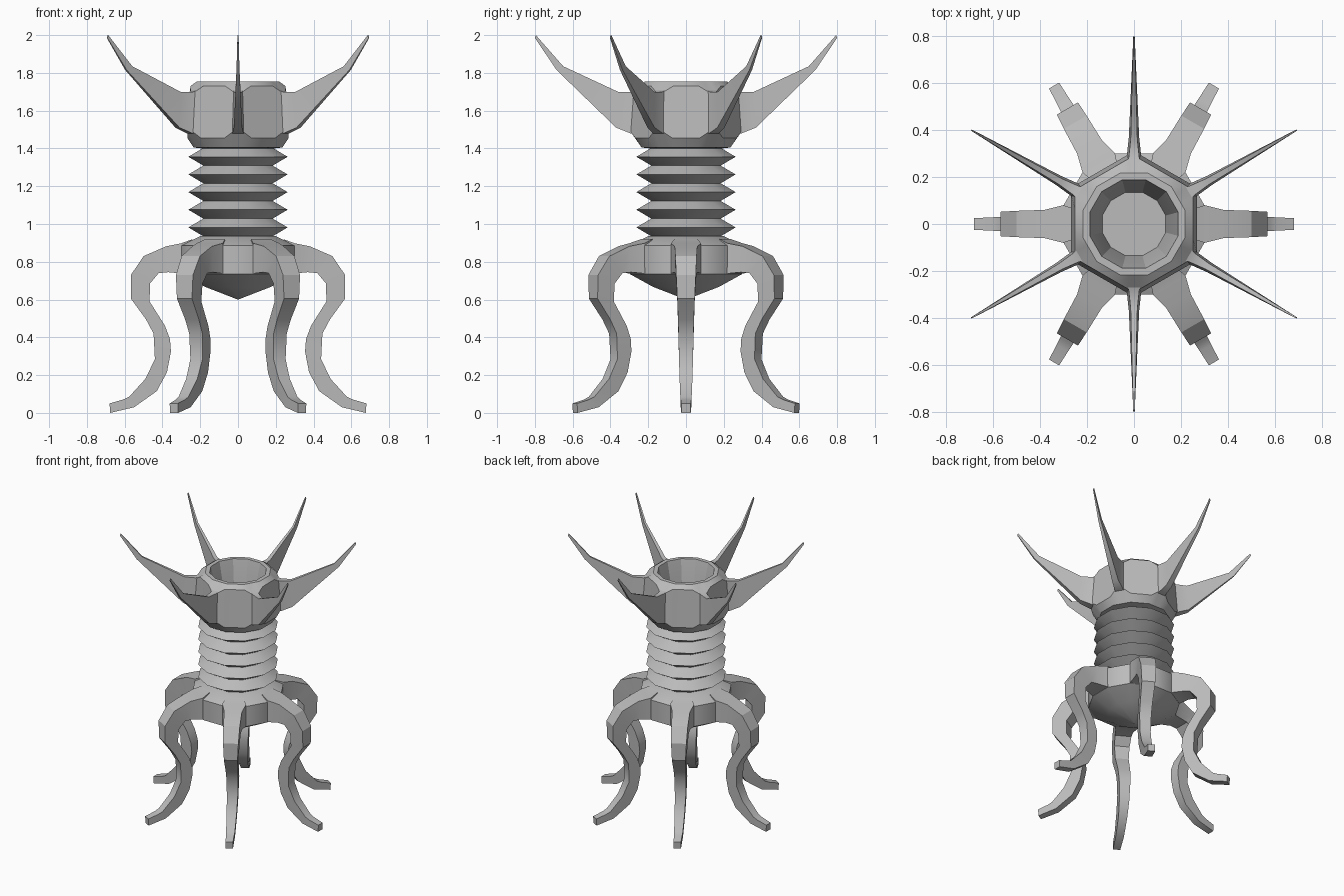
import bpy, bmesh
from math import radians, cos, sin
from mathutils import Matrix, Vector

cube = bpy.data.objects.get("Cube")
if cube:
    bpy.data.objects.remove(cube, do_unlink=True)

grey = bpy.data.materials.new("plain_grey")
grey.use_nodes = True
colour = (0.5, 0.5, 0.5, 1)
grey.diffuse_color = colour
grey.node_tree.nodes["Principled BSDF"].inputs["Base Color"].default_value = colour


def loft(name, rings, angle=0, smooth=None):
    """Skin a list of equal rings, cap both ends, turn about z."""
    bm = bmesh.new()
    loops = [[bm.verts.new(p) for p in ring] for ring in rings]
    n = len(loops[0])
    for low, high in zip(loops, loops[1:]):
        for i in range(n):
            j = (i + 1) % n
            bm.faces.new((low[i], low[j], high[j], high[i]))
    bm.faces.new(loops[0])
    bm.faces.new(loops[-1])
    bmesh.ops.remove_doubles(bm, verts=bm.verts, dist=0.0005)
    bmesh.ops.recalc_face_normals(bm, faces=bm.faces)
    bm.transform(Matrix.Rotation(radians(angle), 4, "Z"))
    mesh = bpy.data.meshes.new(name)
    bm.to_mesh(mesh)
    bm.free()
    mesh.materials.append(grey)
    obj = bpy.data.objects.new(name, mesh)
    bpy.context.collection.objects.link(obj)
    if smooth:
        bpy.ops.object.select_all(action="DESELECT")
        obj.select_set(True)
        bpy.context.view_layer.objects.active = obj
        bpy.ops.object.shade_smooth_by_angle(angle=radians(smooth))
    return obj


def polar(r, a, z):
    return Vector((r * cos(radians(a)), r * sin(radians(a)), z))


def lathe(name, profile, smooth=None):
    """Twelve-sided solid with flats facing the limbs."""
    angles = [15 + 30 * k for k in range(12)]
    return loft(name, [[polar(r, a, z) for a in angles] for r, z in profile], smooth=smooth)


def limb(name, sections, angle):
    """Four-sided limb along +x: (top r, top z, bottom r, bottom z, top half width, bottom half width)."""
    rings = [[(tr, -tw, tz), (tr, tw, tz), (br, bw, bz), (br, -bw, bz)]
             for tr, tz, br, bz, tw, bw in sections]
    return loft(name, rings, angle, smooth=30)


# Ribbed neck
ribs = [(0.19, 0.92)]
for k in range(5):
    z = 0.935 + 0.0935 * k
    ribs += [(0.19, z), (0.272, z + 0.047)]
ribs += [(0.19, 1.403), (0.19, 1.42)]
lathe("ribbed_neck", ribs, smooth=35)

# Hub with pointed underside
lathe("hub", [(0.001, 0.6), (0.18, 0.667), (0.308, 0.735), (0.31, 0.885), (0.205, 0.937), (0.15, 0.937)], smooth=32)

# Crown with six broad panels and a hollow top
crown_angles = [60 * k + d for k in range(6) for d in (-25, -15, 15, 25)]


def dodecagon(apothem, z):
    return [polar(apothem / cos(radians((a + 15) % 30 - 15)), a, z) for a in crown_angles]


def panel_ring(apothem, z_mid, z_corner):
    ring = []
    for a in crown_angles:
        d = (a + 30) % 60 - 30
        ring.append(polar(apothem / cos(radians(d)), a, z_mid if abs(d) < 20 else z_corner))
    return ring


loft("crown", [
    dodecagon(0.19, 1.4),
    dodecagon(0.235, 1.405),
    panel_ring(0.268, 1.455, 1.49),
    panel_ring(0.252, 1.73, 1.70),
    dodecagon(0.217, 1.755),
    dodecagon(0.188, 1.755),
    dodecagon(0.165, 1.65),
    dodecagon(0.135, 1.42),
], smooth=25)

# Spikes around the crown
spike = [
    (0.24, 1.72, 0.24, 1.47, 0.035, 0.04),
    (0.285, 1.70, 0.295, 1.48, 0.022, 0.03),
    (0.36, 1.70, 0.37, 1.51, 0.014, 0.022),
    (0.65, 1.835, 0.685, 1.815, 0.007, 0.008),
    (0.795, 2.0, 0.80, 1.985, 0.003, 0.003),
]
for k in range(6):
    limb(f"crown_spike_{k + 1}", spike, 30 + 60 * k)

# Curved legs
leg = [
    (0.24, 0.92, 0.24, 0.72, 0.06, 0.06),
    (0.30, 0.898, 0.30, 0.738, 0.08, 0.08),
    (0.38, 0.882, 0.37, 0.745, 0.06, 0.06),
    (0.50, 0.83, 0.42, 0.74, 0.056, 0.056),
    (0.567, 0.73, 0.466, 0.685, 0.052, 0.052),
    (0.567, 0.605, 0.468, 0.59, 0.046, 0.046),
    (0.487, 0.495, 0.386, 0.46, 0.042, 0.042),
    (0.447, 0.42, 0.36, 0.39, 0.04, 0.04),
    (0.44, 0.285, 0.355, 0.325, 0.037, 0.037),
    (0.49, 0.18, 0.376, 0.215, 0.034, 0.034),
    (0.577, 0.085, 0.43, 0.115, 0.03, 0.03),
    (0.61, 0.07, 0.55, 0.03, 0.028, 0.028),
    (0.68, 0.05, 0.677, 0.0, 0.025, 0.025),
]
for k in range(6):
    limb(f"leg_{k + 1}", leg, 60 * k)
